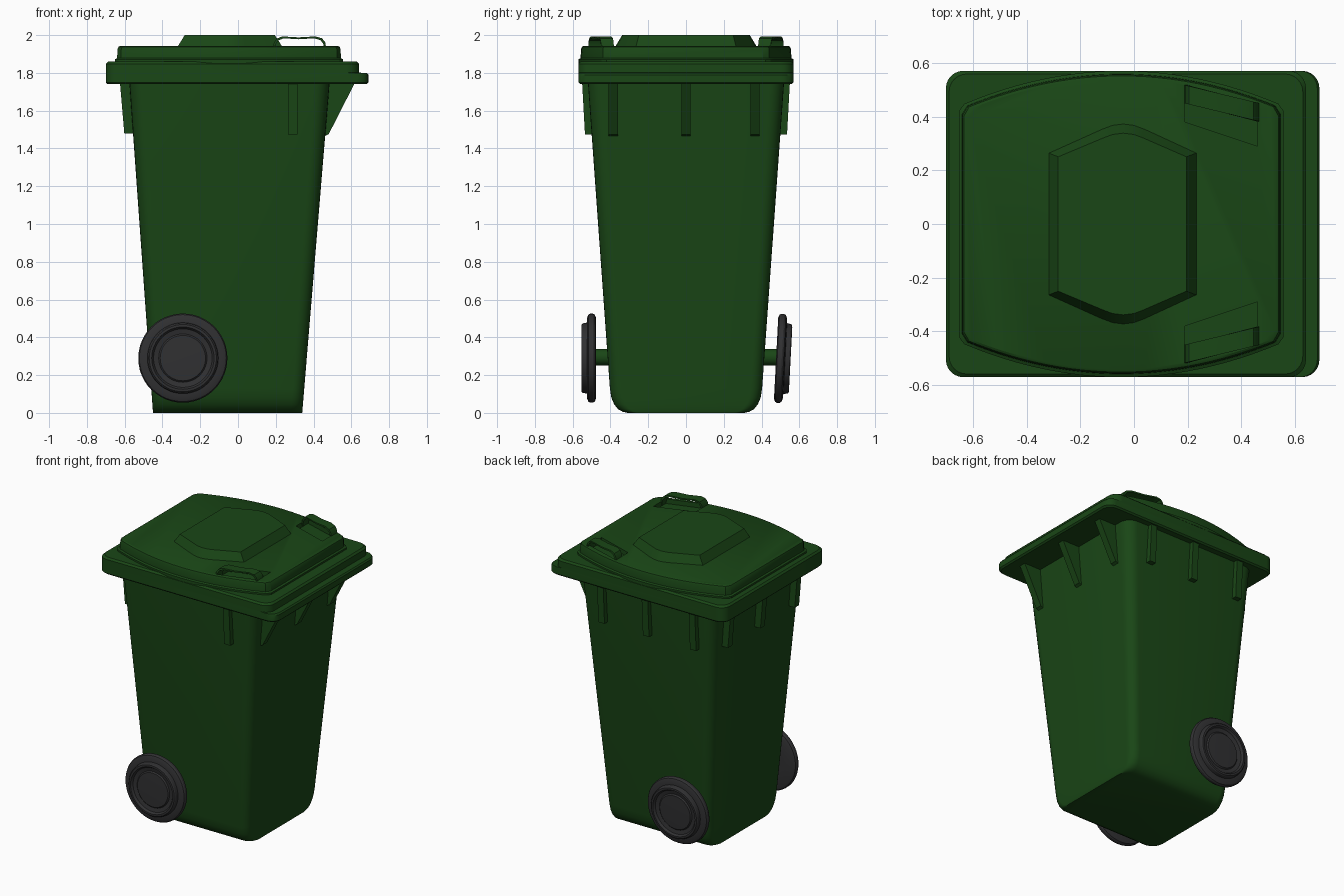
import bpy, bmesh
from math import sin, cos, pi, radians

if "Cube" in bpy.data.objects:
    bpy.data.objects.remove(bpy.data.objects["Cube"])


def material(name, rgb):
    m = bpy.data.materials.new(name)
    m.diffuse_color = (*rgb, 1)
    m.use_nodes = True
    m.node_tree.nodes["Principled BSDF"].inputs["Base Color"].default_value = m.diffuse_color
    return m


GREEN = material("green_plastic", (0.010, 0.062, 0.008))
BLACK = material("dark_rubber", (0.03, 0.03, 0.032))


def loft(name, rings, mat=GREEN, closed=False):
    """Skin a list of equal-length rings; cap both ends."""
    bm = bmesh.new()
    vs = [[bm.verts.new(p) for p in r] for r in rings]
    n = len(vs[0])
    for a, b in zip(vs, vs[1:]):
        for i in range(n):
            j = (i + 1) % n
            bm.faces.new((a[i], a[j], b[j], b[i]))
    bm.faces.new(vs[0])
    bm.faces.new(vs[-1])
    bmesh.ops.recalc_face_normals(bm, faces=bm.faces)
    me = bpy.data.meshes.new(name)
    bm.to_mesh(me)
    bm.free()
    ob = bpy.data.objects.new(name, me)
    bpy.context.collection.objects.link(ob)
    me.materials.append(mat)
    return ob


def rounded_rect(x0, x1, hy, r, z, n=6):
    pts = []
    for k, (cx, cy) in enumerate(((x1 - r, hy - r), (x0 + r, hy - r),
                                  (x0 + r, r - hy), (x1 - r, r - hy))):
        for i in range(n + 1):
            a = pi / 2 * (k + i / n)
            pts.append((cx + r * cos(a), cy + r * sin(a), z))
    return pts


# Tapered body, rounded underneath on the two wheel sides
body = []
for z, hy in ((0, .31), (.006, .335), (.02, .36), (.045, .38), (.08, .395), (.13, .403), (1.76, .52)):
    t = z / 1.75
    body.append(rounded_rect(-.45 - .125 * t, .34 + .145 * t, hy, .06 + .02 * t, z))
loft("bin_body", body)

# Rim with a lower lip along +x
loft("rim", [rounded_rect(-.70 + d, x1, .57 - d, .065, z) for z, x1, d in (
    (1.74, .68, .01), (1.75, .69, 0), (1.79, .69, 0), (1.80, .682, 0),
    (1.801, .64, 0), (1.848, .64, 0), (1.86, .628, .012))])


# Lid with bowed long sides
def lid_ring(d, z):
    x0, x1, n = -.652 + d, .557 - d, 24
    top = [(x1, .41 - d)]
    for i in range(n + 1):
        x = x1 - .02 + (x0 - x1 + .04) * i / n
        top.append((x, .445 - d + .125 * (1 - ((x + .047) / .59) ** 2), z))
    top[0] = (x1, .42 - d, z)
    top.append((x0, .42 - d, z))
    return top + [(x, -y, z) for x, y, z in reversed(top)]


lid = loft("lid", [lid_ring(d, z) for d, z in (
    (0, 1.85), (0, 1.872), (.012, 1.878), (.014, 1.925), (.019, 1.938), (.028, 1.943))])

# Raised panel on the lid
half_low = [(-.32, .265), (-.12, .355), (-.08, .37), (-.04, .375), (0, .37), (.04, .355), (.235, .265)]
half_top = [(-.282, .25), (-.11, .322), (-.08, .333), (-.04, .338), (0, .333), (.03, .322), (.195, .25)]
loft("lid_panel", [[(x, y, z) for x, y in h] + [(x, -y, z) for x, y in reversed(h)]
                   for h, z in ((half_low, 1.938), (half_top, 2.0))])

# Grip recesses and arched handles near both sides
arch = [(.185, 1.925), (.19, 1.96), (.205, 1.982), (.235, 1.993), (.32, 1.988),
        (.41, 1.993), (.445, 1.983), (.462, 1.962), (.468, 1.925)]
for side, s in (("front", -1), ("back", 1)):
    cut = loft("recess_cutter_" + side, [
        [(x, s * y, z) for x, y in ((.19, .515), (.19, .38), (.46, .29), (.46, .43))]
        for z in (1.91, 1.97)])
    cut.hide_render = True
    cut.hide_viewport = True
    mod = lid.modifiers.new("recess_" + side, 'BOOLEAN')
    mod.operation = 'DIFFERENCE'
    mod.object = cut
    rings = []
    for x, z in arch:
        xi, zi = .327 + (x - .327) * .93, z - .01
        y = .485 - .07 * (x - .18) / .29
        rings.append([(x, s * (y - .034), z), (x, s * (y + .034), z),
                      (xi, s * (y + .034), zi), (xi, s * (y - .034), zi)])
    loft("handle_" + side, rings)


# Support ribs under the rim
def rib(name, profile, axis, pos, w=.024):
    loft(name, [[(u, p, z) if axis == 'Y' else (p, u, z) for u, z in profile]
                for p in (pos - w, pos + w)])


for i, y in enumerate((-.385, 0, .365)):
    rib(f"right_gusset_{i}", ((.44, 1.45), (.46, 1.465), (.48, 1.475), (.62, 1.75), (.44, 1.75)), 'Y', y)
    rib(f"left_rib_{i}", ((-.53, 1.48), (-.602, 1.48), (-.625, 1.75), (-.53, 1.75)), 'Y', y)
side_rib = ((.47, 1.475), (.535, 1.475), (.55, 1.75), (.47, 1.75))
for i, x in enumerate((.29, -.06, -.43)):
    rib(f"back_rib_{i}", side_rib, 'X', x)
rib("front_rib", [(-y, z) for y, z in side_rib], 'X', .29)


# Wheels turned from a profile of (radius, outward offset), and the axle
def lathe(name, profile, mat, n=48):
    return loft(name, [[(r * cos(2 * pi * i / n), y, r * sin(2 * pi * i / n))
                        for i in range(n)] for r, y in profile], mat)


wheel = [(.12, 0), (.215, 0), (.23, .006), (.236, .016), (.236, .03), (.23, .04), (.215, .046),
         (.188, .048), (.184, .07), (.178, .076), (.165, .077), (.155, .062), (.128, .056), (.12, .064), (.06, .066)]
for side, s, tilt in (("front", -1, 0), ("back", 1, -3)):
    w = lathe("wheel_" + side, [(r, s * y) for r, y in wheel], BLACK)
    w.location = (-.292, s * .477, .29)
    w.rotation_euler.x = radians(tilt)
axle = lathe("axle", [(.043, -.485), (.043, .485)], GREEN, 24)
axle.location = (-.292, 0, .295)

# Smooth shading with crisp edges
for ob in bpy.context.scene.objects:
    if ob.hide_render:
        continue
    ob.select_set(True)
    bpy.context.view_layer.objects.active = ob
bpy.ops.object.shade_smooth_by_angle(angle=radians(30))
